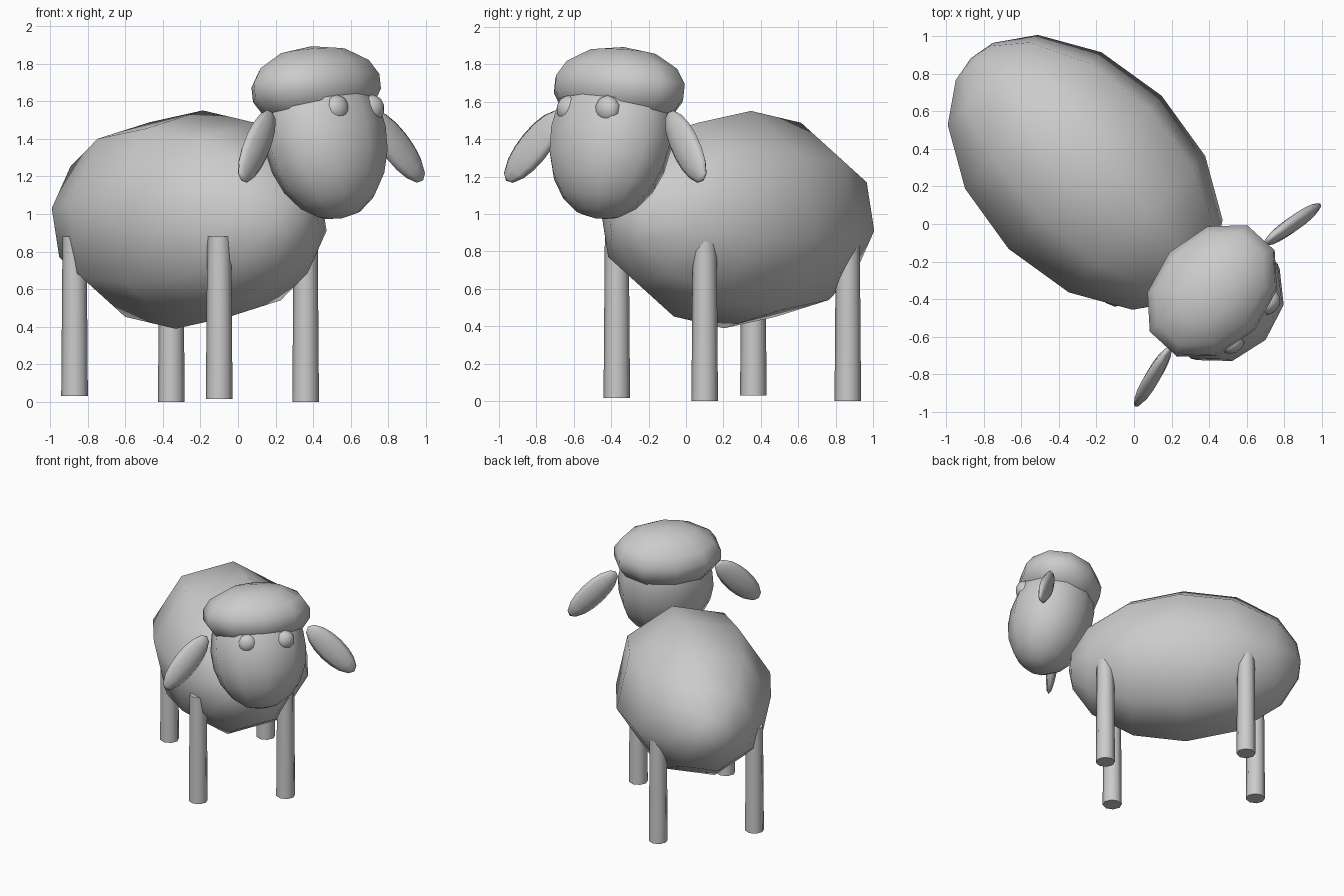
import bpy, bmesh
from math import sin, cos, pi, radians
from mathutils import Matrix, Vector

cube = bpy.data.objects.get("Cube")
if cube:
    bpy.data.objects.remove(cube)

wool = bpy.data.materials.new("plain_grey")
GREY = (0.6, 0.6, 0.6, 1)
wool.use_nodes = True
wool.diffuse_color = GREY
wool.node_tree.nodes["Principled BSDF"].inputs["Base Color"].default_value = GREY

UP = Vector((0, 0, 1))


def heading(degrees):
    """Forward and left directions of an animal turned away from +x."""
    a = radians(degrees)
    return Vector((cos(a), sin(a), 0)), Vector((-sin(a), cos(a), 0))


def finish(name, bm, sharp=180):
    bmesh.ops.recalc_face_normals(bm, faces=bm.faces)
    mesh = bpy.data.meshes.new(name)
    bm.to_mesh(mesh)
    bm.free()
    mesh.materials.append(wool)
    obj = bpy.data.objects.new(name, mesh)
    bpy.context.collection.objects.link(obj)
    bpy.ops.object.select_all(action='DESELECT')
    obj.select_set(True)
    bpy.context.view_layer.objects.active = obj
    bpy.ops.object.shade_smooth_by_angle(angle=radians(sharp))
    return obj


def ball(name, center, pole, side, radii, segments, angles):
    """Ellipsoid with rings at the given angles (degrees) from its pole."""
    pole = pole.normalized()
    x = (side - pole * side.dot(pole)).normalized()
    y = pole.cross(x)
    bm = bmesh.new()
    rings = []
    for ang in list(angles) + [180 - a for a in reversed(angles) if a < 90]:
        t = radians(ang)
        ring = []
        for i in range(segments):
            p = 2 * pi * i / segments
            ring.append(bm.verts.new(center
                                     + x * (radii[0] * sin(t) * cos(p))
                                     + y * (radii[1] * sin(t) * sin(p))
                                     + pole * (radii[2] * cos(t))))
        rings.append(ring)
    for a, b in zip(rings, rings[1:]):
        for i in range(segments):
            j = (i + 1) % segments
            bm.faces.new((a[i], a[j], b[j], b[i]))
    for ring, s in ((rings[0], 1), (rings[-1], -1)):
        tip = bm.verts.new(center + pole * (s * radii[2]))
        for i in range(segments):
            bm.faces.new((tip, ring[i], ring[(i + 1) % segments]))
    return finish(name, bm)


# Body: long ellipsoid, slightly rolled
fwd, left = heading(-45)
roll = radians(10)
ball("body", Vector((-0.26, 0.275, 0.97)), fwd, UP * cos(roll) + left * sin(roll),
     (0.59, 0.585, 0.86), 8, (14, 36, 63, 90))

# Head, leaning so the muzzle comes forward
fwd, left = heading(-42.5)
neck = Vector((0.42, -0.36, 0))


def on_head(f, l, z):
    return neck + fwd * f + left * l + UP * z


ball("head", on_head(0.06, 0, 1.405), UP - fwd * 0.27, fwd,
     (0.31, 0.36, 0.445), 10, (20, 38, 56, 73, 90))

# Woolly cap
ball("wool_cap", on_head(-0.005, 0, 1.67), UP - fwd * 0.15, fwd,
     (0.31, 0.41, 0.225), 10, (30, 58, 80))

# Ears and eyes
for s, word in ((1, "left"), (-1, "right")):
    along = left * (0.33 * s) + fwd * 0.08 - UP * 0.36
    ball(word + "_ear", on_head(0.07, 0.55 * s, 1.36), along, fwd,
         (0.04, 0.1, 0.25), 8, (25, 50, 70, 90))
    ball(word + "_eye", on_head(0.255, 0.14 * s + 0.015, 1.56), fwd, UP,
         (0.075, 0.075, 0.06), 10, (25, 50, 70, 90))

# Legs
LEGS = {"front_left_leg": (0.36, 0.10, 0.0), "front_right_leg": (-0.1, -0.37, 0.015),
        "back_left_leg": (-0.355, 0.865, 0.0), "back_right_leg": (-0.87, 0.36, 0.03)}
for name, (x, y, foot) in LEGS.items():
    bm = bmesh.new()
    top = 0.88
    bmesh.ops.create_cone(bm, cap_ends=True, segments=8, radius1=0.071, radius2=0.064,
                          depth=top - foot,
                          matrix=Matrix.Translation((x, y, (top + foot) / 2)))
    finish(name, bm, 50)
